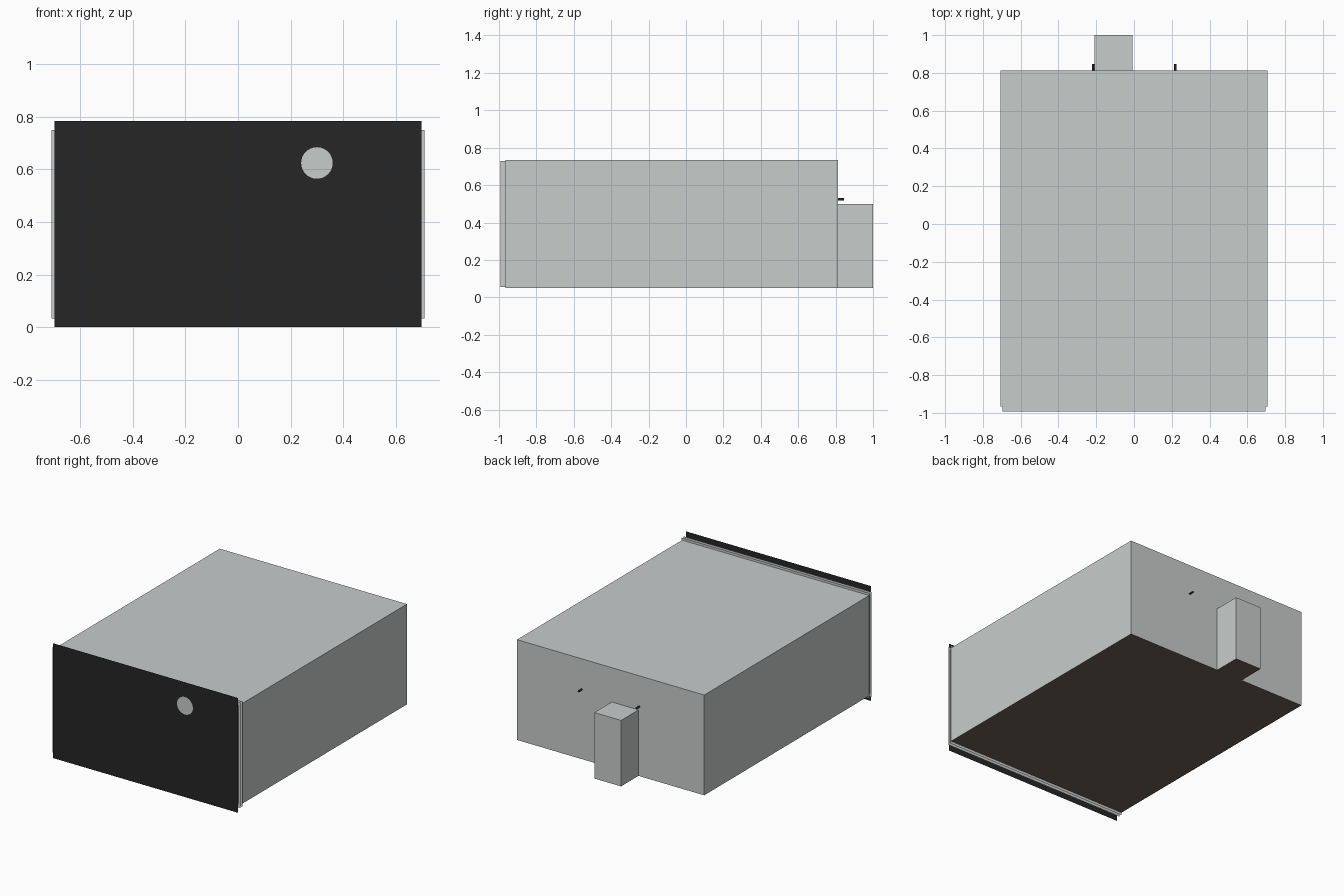
import bpy
import math

if "Cube" in bpy.data.objects:
    bpy.data.objects.remove(bpy.data.objects["Cube"])


def material(name, rgb):
    m = bpy.data.materials.new(name)
    m.diffuse_color = (*rgb, 1.0)
    m.use_nodes = True
    m.node_tree.nodes["Principled BSDF"].inputs["Base Color"].default_value = m.diffuse_color
    return m


GREY = material("light_grey", (0.575, 0.605, 0.598))
BLACK = material("charcoal", (0.019, 0.019, 0.019))
BROWN = material("dark_brown", (0.16, 0.115, 0.095))


def finish(name, mat):
    ob = bpy.context.object
    ob.name = name
    ob.data.materials.append(mat)
    return ob


def apply_transform():
    bpy.ops.object.transform_apply(location=True, rotation=True, scale=True)


def box(name, x, y, z, mat, under=None):
    """Box from (min, max) ranges; optional second colour on the underside."""
    bpy.ops.mesh.primitive_cube_add(size=1)
    ob = finish(name, mat)
    ob.location = [(r[0] + r[1]) / 2 for r in (x, y, z)]
    ob.scale = [r[1] - r[0] for r in (x, y, z)]
    apply_transform()
    if under:
        ob.data.materials.append(under)
        for f in ob.data.polygons:
            if f.normal.z < -0.5:
                f.material_index = 1
    return ob


def sheet(name, half_width, y, z, mat):
    """Flat upright sheet facing the front."""
    bpy.ops.mesh.primitive_plane_add(
        size=1, location=(0, y, (z[0] + z[1]) / 2), rotation=(math.pi / 2, 0, 0))
    ob = finish(name, mat)
    ob.scale = (2 * half_width, z[1] - z[0], 1)
    apply_transform()
    return ob


# Main housing and the narrower neck in front of it
box("housing", (-0.706, 0.706), (-0.965, 0.812), (0.05, 0.734), GREY, BROWN)
box("front_neck", (-0.697, 0.697), (-0.993, -0.965), (0.056, 0.73), GREY)

# Thin flanges around the neck
for i, y in enumerate((-0.988, -0.966)):
    sheet(f"flange_{i + 1}", 0.709, y, (0.032, 0.75), GREY)

# Dark front panel with a round light plate
sheet("front_panel", 0.697, -0.998, (0.0, 0.783), BLACK)
bpy.ops.mesh.primitive_circle_add(
    vertices=32, radius=0.06, fill_type='NGON',
    location=(0.3, -1.0, 0.624), rotation=(math.pi / 2, 0, 0))
finish("round_plate", GREY)

# Block on the back
box("rear_block", (-0.21, -0.008), (0.81, 1.0), (0.05, 0.5), GREY, BROWN)

# Two small pins on the back
for side, x in (("left", -0.216), ("right", 0.219)):
    bpy.ops.mesh.primitive_cylinder_add(
        vertices=12, radius=0.006, depth=0.036,
        location=(x, 0.828, 0.524), rotation=(math.pi / 2, 0, 0))
    finish(f"{side}_pin", BLACK)
